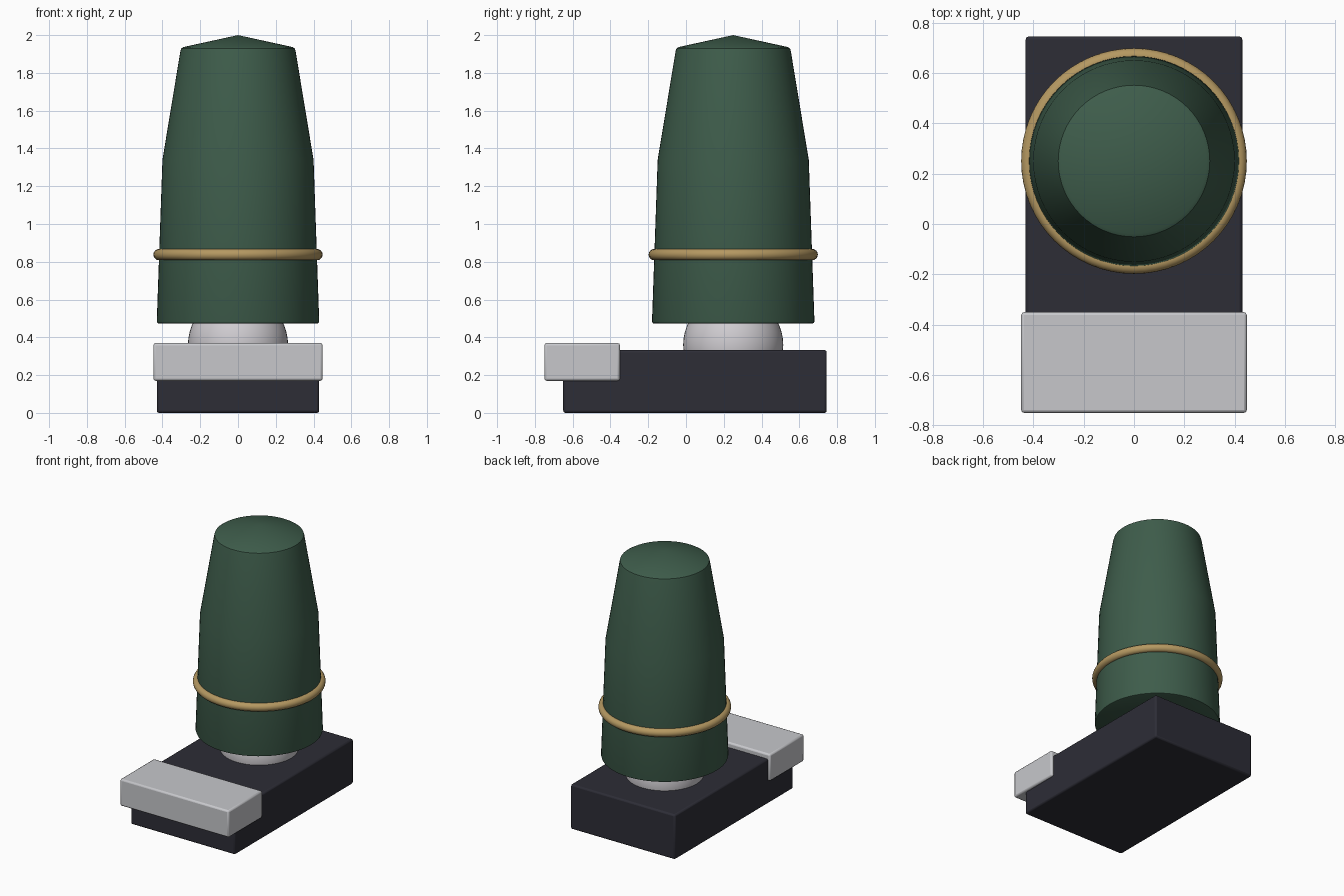
import bpy, bmesh, math

if "Cube" in bpy.data.objects:
    bpy.data.objects.remove(bpy.data.objects["Cube"])


def material(name, rgb):
    m = bpy.data.materials.new(name)
    m.diffuse_color = (*rgb, 1)
    m.use_nodes = True
    m.node_tree.nodes["Principled BSDF"].inputs["Base Color"].default_value = m.diffuse_color
    return m


GREEN = material("dark green", (0.048, 0.108, 0.070))
BLACK = material("blue black", (0.026, 0.026, 0.037))
SILVER = material("silver grey", (0.57, 0.575, 0.60))
PEARL = material("pale pearl", (0.62, 0.60, 0.63))
BRASS = material("brass", (0.46, 0.315, 0.12))

AXIS_Y = 0.25  # the upright parts share this centre line


def finish(name, mat):
    ob = bpy.context.object
    ob.name = name
    ob.data.materials.append(mat)
    bpy.ops.object.shade_smooth_by_angle(angle=math.radians(30))
    return ob


def block(name, mat, x, y, z, bevel):
    """Bevelled box from (min, max) ranges."""
    bpy.ops.mesh.primitive_cube_add(size=1)
    ob = bpy.context.object
    for v in ob.data.vertices:
        v.co = [r[0] if c < 0 else r[1] for c, r in zip(v.co, (x, y, z))]
    finish(name, mat)
    mod = ob.modifiers.new("edge", "BEVEL")
    mod.width, mod.segments = bevel, 2
    return ob


def lathe(name, mat, profile, steps=64):
    """Spin a (radius, height) profile around the upright axis."""
    bm = bmesh.new()
    verts = [bm.verts.new((r, 0, z)) for r, z in profile]
    edges = [bm.edges.new(p) for p in zip(verts, verts[1:])]
    bmesh.ops.spin(bm, geom=verts + edges, cent=(0, 0, 0), axis=(0, 0, 1),
                   angle=math.tau, steps=steps, use_duplicate=False)
    bmesh.ops.remove_doubles(bm, verts=bm.verts, dist=1e-4)
    bmesh.ops.recalc_face_normals(bm, faces=bm.faces)
    me = bpy.data.meshes.new(name)
    bm.to_mesh(me)
    bm.free()
    ob = bpy.data.objects.new(name, me)
    bpy.context.collection.objects.link(ob)
    ob.location.y = AXIS_Y
    bpy.ops.object.select_all(action="DESELECT")
    bpy.context.view_layer.objects.active = ob
    ob.select_set(True)
    return finish(name, mat)


# Base block and the front plate overhanging it
block("base", BLACK, (-0.43, 0.43), (-0.65, 0.745), (0, 0.333), 0.012)
block("front_plate", SILVER, (-0.448, 0.448), (-0.75, -0.35), (0.17, 0.37), 0.012)

# Ball joint between base and body
bpy.ops.mesh.primitive_uv_sphere_add(segments=48, ring_count=24, radius=0.265,
                                     location=(0, AXIS_Y, 0.36))
finish("ball_joint", PEARL)

# Tapered body with a shallow conical cap
lathe("body", GREEN, [(0, 0.473), (0.42, 0.473), (0.427, 0.476), (0.43, 0.485),
                      (0.40, 1.34), (0.305, 1.915), (0.301, 1.929),
                      (0.288, 1.937), (0, 2.0)])

# Ring around the body
bpy.ops.mesh.primitive_torus_add(major_radius=0.418, minor_radius=0.03,
                                 major_segments=64, minor_segments=16,
                                 location=(0, AXIS_Y, 0.838))
finish("ring", BRASS)
